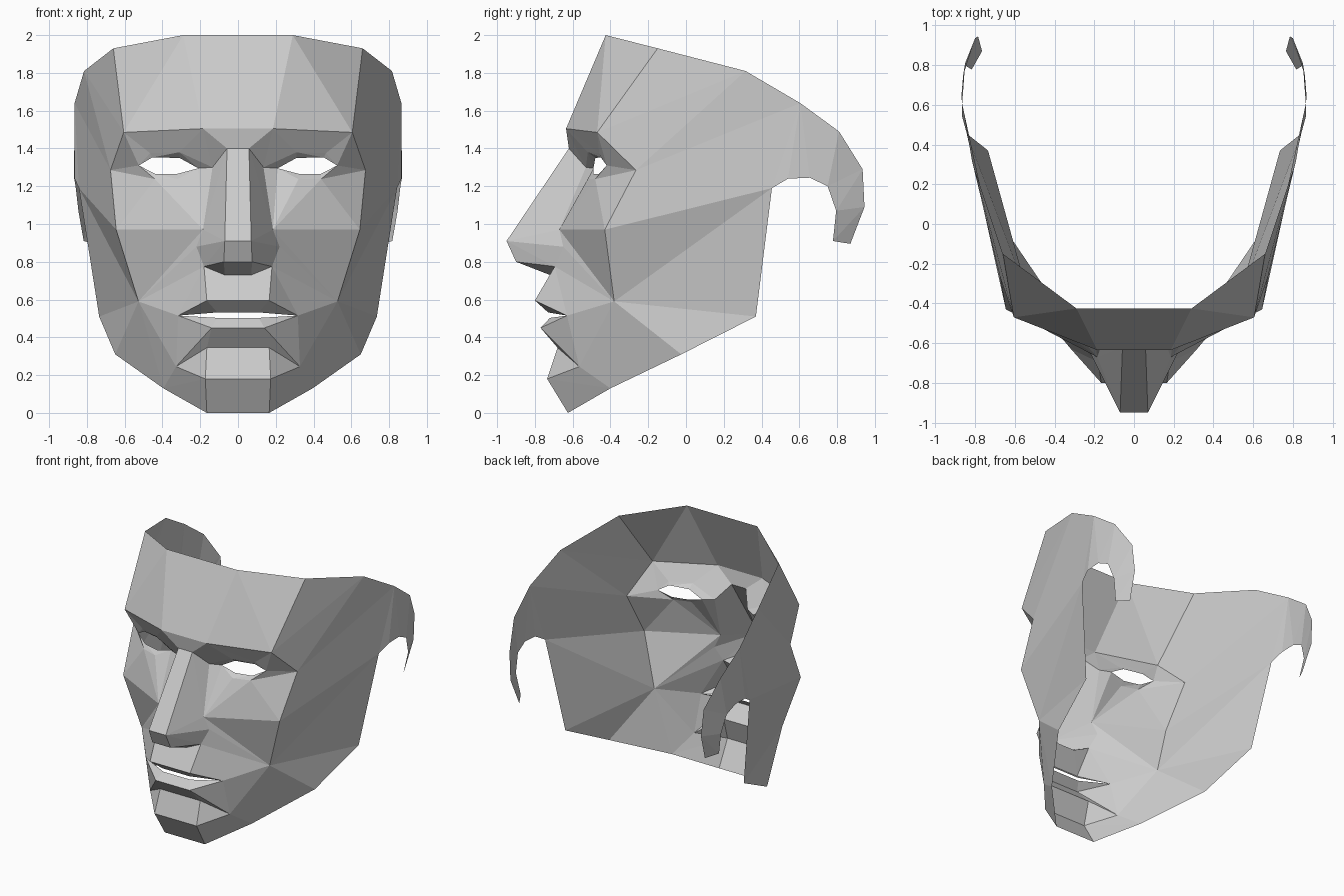
import bpy, bmesh
from mathutils import Vector

if "Cube" in bpy.data.objects:
    bpy.data.objects.remove(bpy.data.objects["Cube"])

HUB = Vector((0, 0.4, 1.0))        # inside of the head; faces point away from it


def centre(*pts):
    """Quads from the mirror plane out to a profile line."""
    return [[(0, a[1], a[2]), a, b, (0, b[1], b[2])] for a, b in zip(pts, pts[1:])]


def fan(hub, *pts):
    """Triangles from one point to a line of points."""
    return [[hub, a, b] for a, b in zip(pts, pts[1:])]


def strip(a, b):
    """Two triangles per step between two equally long lines."""
    out = []
    for i in range(len(a) - 1):
        out += [[a[i], a[i + 1], b[i + 1]], [a[i], b[i + 1], b[i]]]
    return out


def part(name, faces):
    """Half of a part, mirrored across x = 0."""
    bm = bmesh.new()
    for f in faces:
        pts = []
        for p in f:
            if p not in pts:
                pts.append(p)
        if len(pts) < 3:
            continue
        face = bm.faces.new([bm.verts.new(p) for p in pts])
        face.normal_update()
        if face.normal.dot(face.calc_center_median() - HUB) < 0:
            face.normal_flip()
    bmesh.ops.remove_doubles(bm, verts=bm.verts, dist=0.001)
    me = bpy.data.meshes.new(name)
    bm.to_mesh(me)
    bm.free()
    ob = bpy.data.objects.new(name, me)
    bpy.context.collection.objects.link(ob)
    m = ob.modifiers.new("mirror", 'MIRROR')
    m.use_clip = True
    return ob


# shared landmarks on the right half
top_in, top_out = (.29, -.425, 2.0), (.66, -.15, 1.93)
brow_in, brow_out = (.185, -.635, 1.505), (.605, -.47, 1.485)
temple, cheek_out, cheek_low = (.675, -.265, 1.285), (.645, -.43, .97), (.527, -.38, .59)
cheek_in, bridge, nose_eye = (.185, -.67, .97), (.058, -.62, 1.40), (.135, -.53, 1.30)
tip, tip_low, septum = (.07, -.95, .91), (.075, -.90, .80), (.07, -.72, .73)
wing, wing_low = (.22, -.65, .88), (.18, -.695, .775)
lip_top, lip_low, corner = (.165, -.80, .595), (.14, -.77, .45), (.317, -.63, .515)
chin_top, chin_side = (.165, -.68, .345), (.328, -.565, .245)
chin_front, chin_base = (.173, -.735, .18), (.165, -.625, 0)
jaw_front, jaw_mid, jaw_back = (.395, -.40, .13), (.65, -.025, .31), (.735, .37, .51)
side_top, strap_top, strap_low = (.815, .315, 1.81), (.865, .605, 1.64), (.842, .455, 1.19)

# forehead
part("forehead", centre(top_in, brow_in) + fan(brow_out, top_out, top_in, brow_in))

# eye sockets with turned-in lids around the open eyes
eye_in, eye_out = (.21, -.49, 1.295), (.525, -.42, 1.31)
lid_top = [eye_in, (.31, -.52, 1.38), (.465, -.46, 1.375), eye_out]
lid_low = [eye_in, (.32, -.52, 1.238), (.44, -.48, 1.238), eye_out]
rim_top = [eye_in, (.31, -.48, 1.35), (.455, -.45, 1.352), eye_out]
rim_low = [eye_in, (.32, -.49, 1.266), (.44, -.46, 1.266), eye_out]
part("eye_socket", strip([nose_eye, brow_in, brow_out, temple], lid_top)
     + strip(lid_top, rim_top) + strip(lid_low, rim_low)
     + fan(cheek_in, nose_eye, eye_in, lid_low[1], lid_low[2], cheek_out)
     + fan(temple, eye_out, lid_low[2], cheek_out))

# nose
part("nose", centre(brow_in, bridge, tip, tip_low, septum)
     + fan(bridge, brow_in, nose_eye, cheek_in, tip)
     + fan(tip, cheek_in, wing, wing_low, tip_low)
     + fan(tip_low, wing_low, septum))

# cheeks
part("cheek", fan(cheek_low, cheek_out, cheek_in, wing, wing_low, corner,
                  chin_side, jaw_front))

# lips with the open slit between them
slit_top, slit_low = (.11, -.73, .532), (.11, -.72, .503)
part("upper_lip", centre(septum, lip_top, slit_top)
     + fan(lip_top, septum, wing_low, corner, slit_top))
part("lower_lip", centre(slit_low, lip_low) + fan(lip_low, slit_low, corner))

# chin
part("chin", centre(lip_low, chin_top, chin_front, chin_base)
     + fan(chin_side, corner, lip_low, chin_top, chin_front)
     + fan(chin_front, chin_side, jaw_front, chin_base))

# side panels
part("side_panel", fan(brow_out, top_out, side_top, temple)
     + fan(temple, side_top, strap_top, strap_low, cheek_out)
     + fan(cheek_low, cheek_out, strap_low, jaw_back, jaw_mid, jaw_front))

# hooked straps behind the ears
outer = [strap_top, strap_top, (.85, .81, 1.49), (.80, .935, 1.29),
         (.785, .945, 1.09), (.765, .87, .895)]
inner = [strap_low, (.865, .54, 1.24), (.868, .655, 1.245), (.86, .75, 1.20),
         (.845, .795, 1.07), (.817, .778, .91)]
part("ear_strap", strip(outer, inner))
